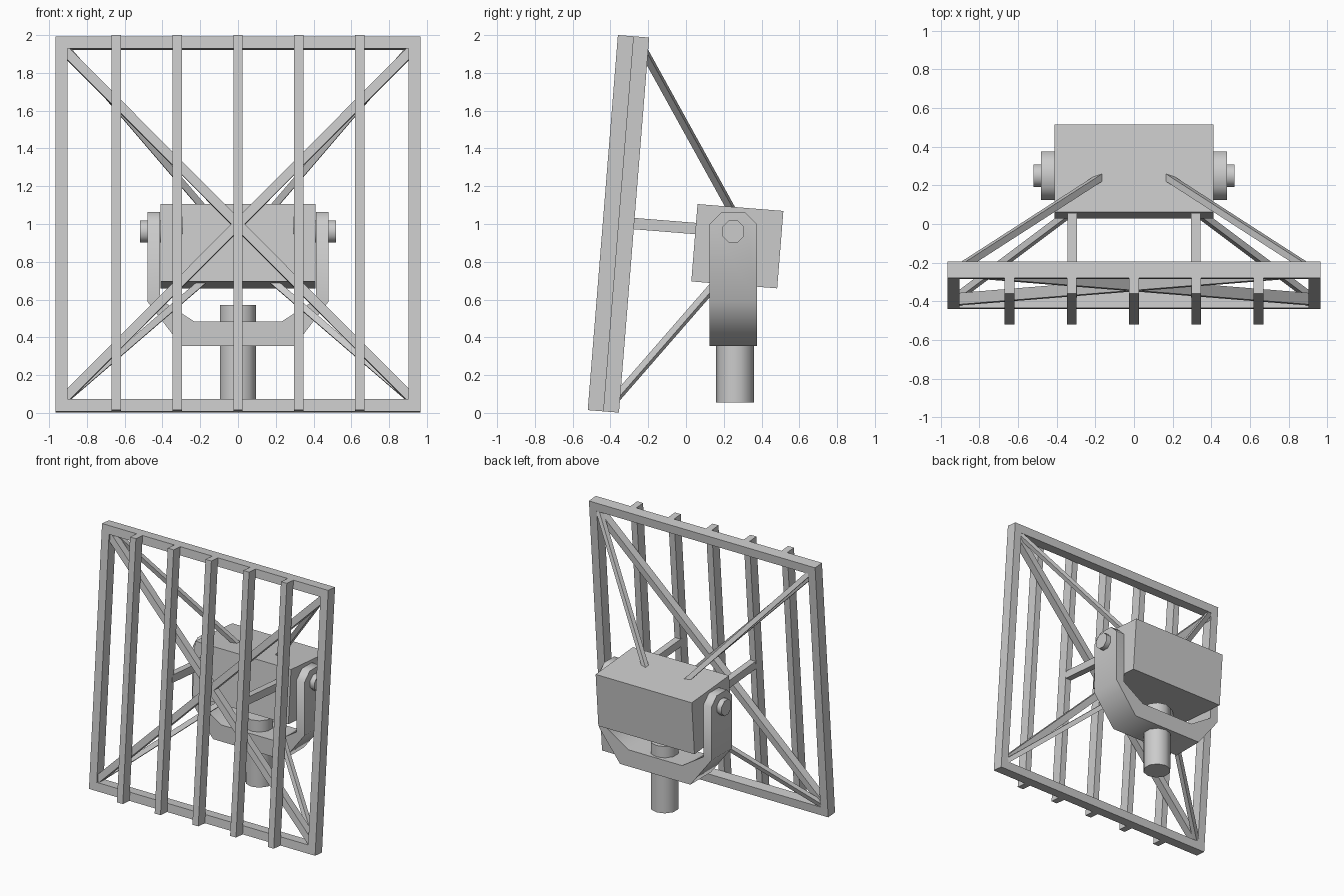
import bpy, bmesh, math
from mathutils import Matrix, Vector

if "Cube" in bpy.data.objects:
    bpy.data.objects.remove(bpy.data.objects["Cube"])

PIVOT = Vector((0, 0.25, 0.96))
# tilted frame shared by the panel and the housing
TILT = Matrix.Translation(PIVOT) @ Matrix.Rotation(math.radians(-4.6), 4, 'X')


def finish(name, bm, smooth=None):
    bmesh.ops.recalc_face_normals(bm, faces=bm.faces)
    me = bpy.data.meshes.new(name)
    bm.to_mesh(me)
    bm.free()
    ob = bpy.data.objects.new(name, me)
    bpy.context.collection.objects.link(ob)
    if smooth:
        bpy.ops.object.select_all(action='DESELECT')
        ob.select_set(True)
        bpy.context.view_layer.objects.active = ob
        bpy.ops.object.shade_smooth_by_angle(angle=math.radians(smooth))
    return ob


def box(name, x, y, z):
    """Box from (min, max) ranges in the tilted frame."""
    bm = bmesh.new()
    c = Vector([(a + b) / 2 for a, b in (x, y, z)])
    s = [b - a for a, b in (x, y, z)]
    bmesh.ops.create_cube(bm, size=1, matrix=TILT @ Matrix.Translation(c) @ Matrix.Diagonal((*s, 1)))
    return finish(name, bm)


def beam(name, a, b, width, depth):
    """Straight bar between two points of the tilted frame."""
    a, b = Vector(a), Vector(b)
    d = (b - a).normalized()
    side = Vector((0, 1, 0)).cross(d).normalized()
    rot = Matrix((side, d.cross(side), d)).transposed().to_4x4()
    bm = bmesh.new()
    m = TILT @ Matrix.Translation((a + b) / 2) @ rot @ Matrix.Diagonal((width, depth, (b - a).length, 1))
    bmesh.ops.create_cube(bm, size=1, matrix=m)
    return finish(name, bm)


def cylinder(name, r, depth, sides, matrix):
    bm = bmesh.new()
    bmesh.ops.create_cone(bm, cap_ends=True, segments=sides, radius1=r, radius2=r, depth=depth, matrix=matrix)
    return finish(name, bm, 50)


# panel frame
BOT, TOP, BACK, MID, FRONT = -1.004, 0.988, -0.526, -0.61, -0.692
box("top_rail", (-0.965, 0.965), (MID, BACK), (TOP - 0.065, TOP))
box("bottom_rail", (-0.965, 0.965), (MID, BACK), (BOT, BOT + 0.065))
for s, side in ((-1, "left"), (1, "right")):
    box(f"{side}_rail", sorted((s * 0.902, s * 0.965)), (MID, BACK), (BOT + 0.065, TOP - 0.065))
    # diagonal brace lying inside the frame
    beam(f"{side}_diagonal", (s * 0.915, -0.567, TOP - 0.075), (-s * 0.915, -0.567, BOT + 0.075), 0.05, 0.06)
    # struts and arm joining the frame to the housing
    beam(f"{side}_upper_strut", (s * 0.895, -0.548, 0.915), (s * 0.17, -0.015, 0.11), 0.035, 0.035)
    beam(f"{side}_lower_strut", (s * 0.9, -0.545, -0.925), (s * 0.17, -0.05, -0.255), 0.035, 0.035)
    box(f"{side}_arm", (s * 0.32 - 0.025, s * 0.32 + 0.025), (-0.63, -0.19), (-0.03, 0.03))

# upright slats on the front
for i in range(5):
    x = (i - 2) * 0.322
    box(f"slat_{i + 1}", (x - 0.025, x + 0.025), (FRONT, MID), (BOT, TOP))

# housing block
box("housing", (-0.41, 0.41), (-0.2, 0.256), (-0.281, 0.13))

# fork: U profile extruded in depth, arm tops chamfered
half = [(0.30, 0.355), (0.48, 0.59), (0.48, 1.064), (0.412, 1.064), (0.412, 0.60), (0.23, 0.483)]
profile = half + [(-x, z) for x, z in reversed(half)]
bm = bmesh.new()
face = bm.faces.new([bm.verts.new((x, 0.124, z)) for x, z in profile])
ext = bmesh.ops.extrude_face_region(bm, geom=[face])
bmesh.ops.translate(bm, vec=(0, 0.252, 0), verts=[v for v in ext["geom"] if isinstance(v, bmesh.types.BMVert)])
tips = [e for e in bm.edges if all(v.co.z > 1.05 for v in e.verts)
        and abs(e.verts[0].co.y - e.verts[1].co.y) < 0.01]
bmesh.ops.bevel(bm, geom=tips, offset=0.065, segments=1, affect='EDGES')
finish("fork", bm, 60)

# pivot pin and post
cylinder("pivot_pin", 0.063, 1.04, 8, Matrix.Translation(PIVOT) @ Matrix.Rotation(math.pi / 2, 4, 'Y')
         @ Matrix.Rotation(math.pi / 8, 4, 'Z'))
cylinder("post", 0.1, 0.515, 10, Matrix.Translation((0, 0.26, 0.3125)))
